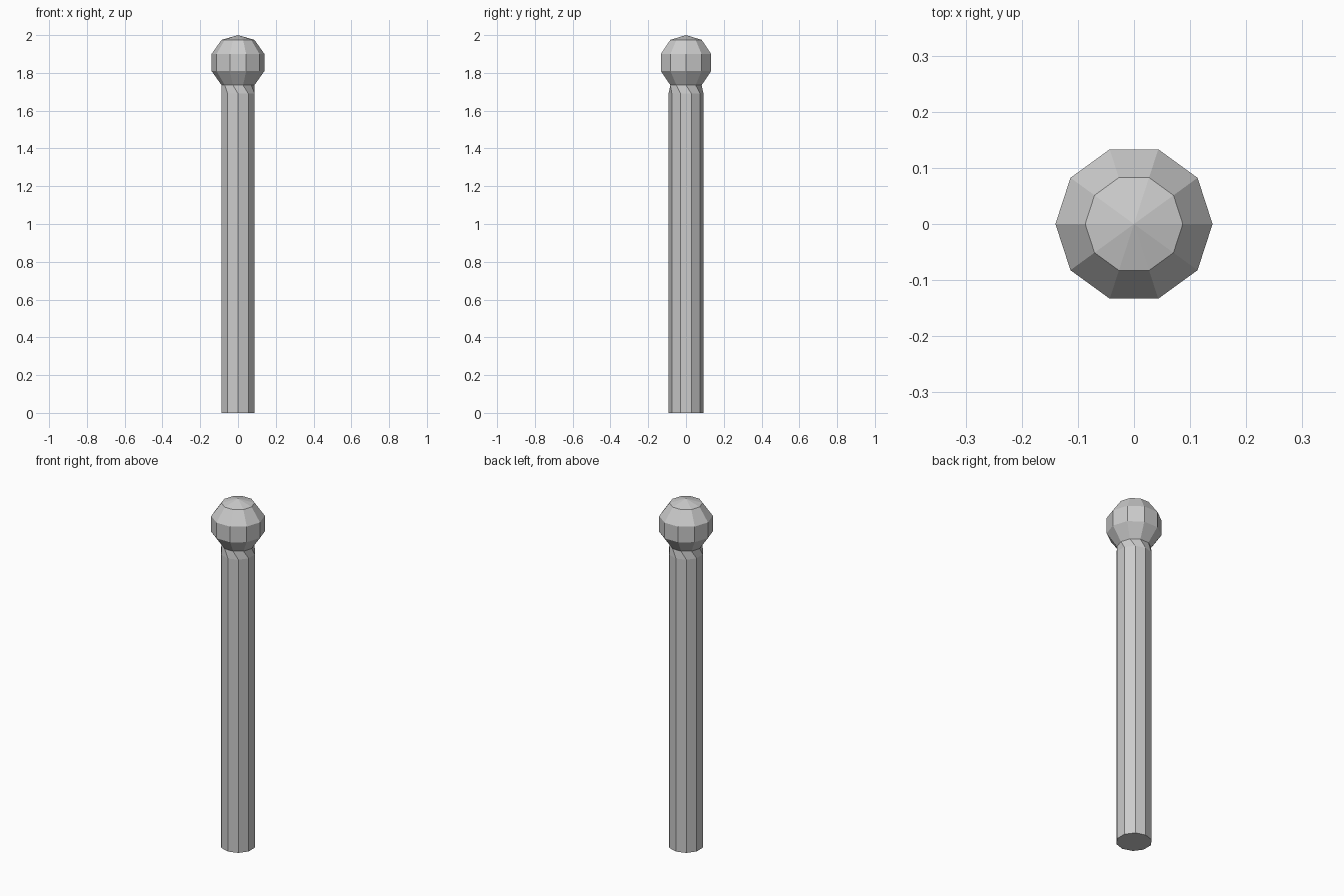
import bpy, bmesh
from math import sin, cos, radians

if "Cube" in bpy.data.objects:
    bpy.data.objects.remove(bpy.data.objects["Cube"])

SIDES = 10

# Profile rings from the foot up: radius, height, twist in degrees
RINGS = [
    (0.0925, 0.0, 18),     # shaft foot
    (0.0925, 1.69, 18),    # shaft top
    (0.087, 1.735, 0),     # twisted neck, bottom of knob
    (0.14, 1.81, 0),       # knob
    (0.14, 1.90, 0),
    (0.087, 1.975, 0),
]
TIP_Z = 2.0

bm = bmesh.new()


def ring(radius, z, twist):
    angles = [radians(twist + 360 * i / SIDES) for i in range(SIDES)]
    return [bm.verts.new((radius * cos(a), radius * sin(a), z)) for a in angles]


loops = [ring(*r) for r in RINGS]

# Walls between neighbouring rings
for low, high in zip(loops, loops[1:]):
    for i in range(SIDES):
        j = (i + 1) % SIDES
        bm.faces.new((low[i], low[j], high[j], high[i]))

# Flat foot and pointed top
bm.faces.new(loops[0][::-1])
tip = bm.verts.new((0, 0, TIP_Z))
for i in range(SIDES):
    bm.faces.new((loops[-1][i], loops[-1][(i + 1) % SIDES], tip))

bmesh.ops.recalc_face_normals(bm, faces=bm.faces)
mesh = bpy.data.meshes.new("knobbed_post")
bm.to_mesh(mesh)
bm.free()
post = bpy.data.objects.new("knobbed_post", mesh)
bpy.context.collection.objects.link(post)
